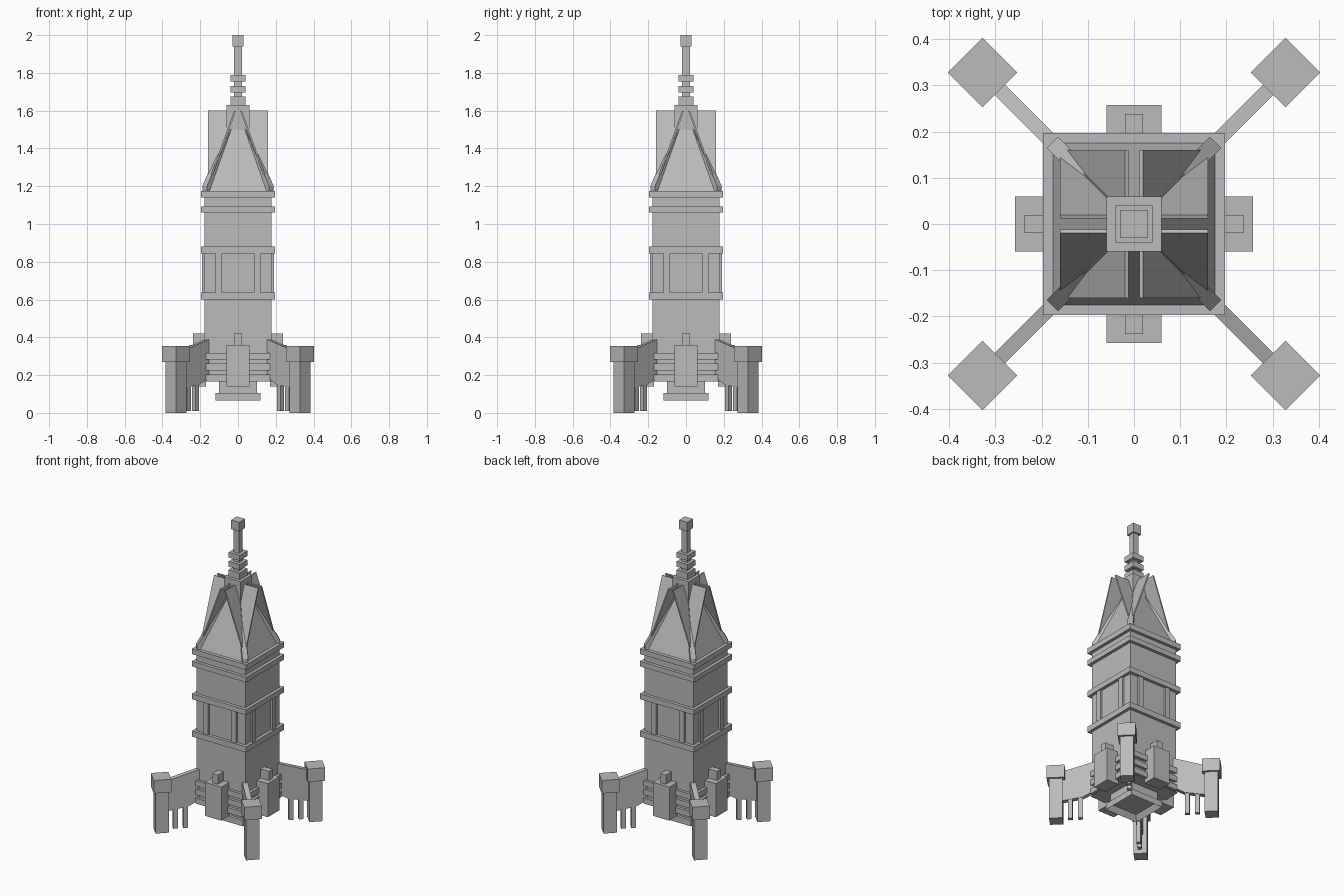
import bpy, bmesh
from math import pi
from mathutils import Matrix, Vector

cube = bpy.data.objects.get("Cube")
if cube:
    bpy.data.objects.remove(cube, do_unlink=True)

grey = bpy.data.materials.new("stone_grey")
grey.use_nodes = True
COL = (0.5, 0.5, 0.5, 1)
grey.diffuse_color = COL
grey.node_tree.nodes["Principled BSDF"].inputs["Base Color"].default_value = COL

IDENT = Matrix.Identity(4)
QUARTERS = [Matrix.Rotation(i * pi / 2, 4, 'Z') for i in range(4)]
DIAGONALS = [Matrix.Rotation(pi / 4 + i * pi / 2, 4, 'Z') for i in range(4)]
ROOT2 = 2 ** 0.5


def finish(bm, name):
    bmesh.ops.recalc_face_normals(bm, faces=bm.faces)
    mesh = bpy.data.meshes.new(name)
    bm.to_mesh(mesh)
    bm.free()
    mesh.materials.append(grey)
    obj = bpy.data.objects.new(name, mesh)
    bpy.context.collection.objects.link(obj)
    return obj


def add_box(bm, x, y, z, turn=IDENT):
    """Box from (min, max) pairs, turned about the z axis."""
    size = Matrix.Diagonal((x[1] - x[0], y[1] - y[0], z[1] - z[0], 1))
    mid = Matrix.Translation((sum(x) / 2, sum(y) / 2, sum(z) / 2))
    return bmesh.ops.create_cube(bm, size=1, matrix=turn @ mid @ size)["verts"]


def add_slab(bm, half, z):
    return add_box(bm, (-half, half), (-half, half), z)


def add_prism(bm, outline, push, turn=IDENT):
    """Flat outline extruded along push."""
    face = bm.faces.new([bm.verts.new(turn @ Vector(p)) for p in outline])
    new = bmesh.ops.extrude_face_region(bm, geom=[face], use_keep_orig=True)["geom"]
    verts = [v for v in new if isinstance(v, bmesh.types.BMVert)]
    bmesh.ops.translate(bm, verts=verts, vec=turn.to_3x3() @ Vector(push))


def slabs(name, layers):
    bm = bmesh.new()
    for half, low, high in layers:
        add_slab(bm, half, (low, high))
    return finish(bm, name)


# Square tower and its trim bands
slabs("body", [(0.177, 0.165, 1.175)])
slabs("trim_bands", [(0.197, 0.6, 0.637), (0.197, 0.845, 0.88),
                     (0.197, 1.06, 1.093), (0.197, 1.14, 1.175)])

# Upright strips between the middle bands
bm = bmesh.new()
for turn in QUARTERS:
    for x in (-0.102, 0.102):
        add_box(bm, (x - 0.018, x + 0.018), (-0.19, -0.17), (0.637, 0.845), turn)
finish(bm, "wall_strips")

# Nozzle with hollow underside
bm = bmesh.new()
add_slab(bm, 0.1, (0.105, 0.17))
add_slab(bm, 0.118, (0.065, 0.105))
bm.faces.ensure_lookup_table()
under = min(bm.faces, key=lambda f: f.calc_center_median().z)
bmesh.ops.inset_region(bm, faces=[under], thickness=0.03)
bmesh.ops.translate(bm, verts=under.verts, vec=(0, 0, 0.035))
finish(bm, "nozzle")

# Side pods with a small block on top and ribs behind
bm = bmesh.new()
for turn in QUARTERS:
    add_box(bm, (-0.06, 0.06), (-0.258, -0.17), (0.14, 0.36), turn)
    add_box(bm, (-0.02, 0.02), (-0.238, -0.17), (0.36, 0.42), turn)
finish(bm, "side_pods")
bm = bmesh.new()
for turn in QUARTERS:
    for z in (0.3, 0.243, 0.185):
        add_box(bm, (-0.17, 0.17), (-0.195, -0.17), (z - 0.018, z + 0.018), turn)
finish(bm, "pod_ribs")

# Diagonal landing legs: arm, hanging struts, foot and cap
ARM = [(0.14, 0.4), (0.3, 0.33), (0.3, 0.13), (0.215, 0.15), (0.14, 0.21)]
bm = bmesh.new()
for turn in DIAGONALS:
    add_prism(bm, [(r * ROOT2, -0.016, z) for r, z in ARM], (0, 0.032, 0), turn)
finish(bm, "leg_arms")
bm = bmesh.new()
for turn in DIAGONALS:
    for r in (0.225, 0.268):
        d = r * ROOT2
        add_box(bm, (d - 0.014, d + 0.014), (-0.013, 0.013), (0.01, 0.17), turn)
finish(bm, "leg_struts")
bm = bmesh.new()
for turn in DIAGONALS:
    d = 0.328 * ROOT2
    add_box(bm, (d - 0.04, d + 0.04), (-0.04, 0.04), (0, 0.27), turn)
    add_box(bm, (d - 0.053, d + 0.053), (-0.053, 0.053), (0.27, 0.355), turn)
finish(bm, "leg_feet")

# Tapered roof
bm = bmesh.new()
for v in add_slab(bm, 0.175, (1.175, 1.5)):
    if v.co.z > 1.3:
        v.co.x *= 0.34
        v.co.y *= 0.34
finish(bm, "roof")

# Thin sloping plates in pairs on each side of the roof
bm = bmesh.new()
for turn in QUARTERS:
    for s in (-1, 1):
        outline = [(s * 0.02, -0.16, 1.6), (s * 0.16, -0.16, 1.215), (s * 0.02, -0.02, 1.6)]
        add_prism(bm, outline, (-s * 0.008, 0, -0.003), turn)
finish(bm, "roof_plates")

# Corner ridges
bm = bmesh.new()
RIDGE = [(0.25, 1.175), (0.25, 1.2), (0.05, 1.535), (0.04, 1.49), (0.22, 1.175)]
for turn in DIAGONALS:
    add_prism(bm, [(r, -0.017, z) for r, z in RIDGE], (0, 0.034, 0), turn)
finish(bm, "corner_ridges")

# Cap block and stepped mast
slabs("cap_block", [(0.06, 1.48, 1.63)])
slabs("mast", [(0.04, 1.63, 1.675), (0.02, 1.675, 1.94), (0.04, 1.695, 1.73),
               (0.04, 1.755, 1.79), (0.03, 1.94, 2.0)])
